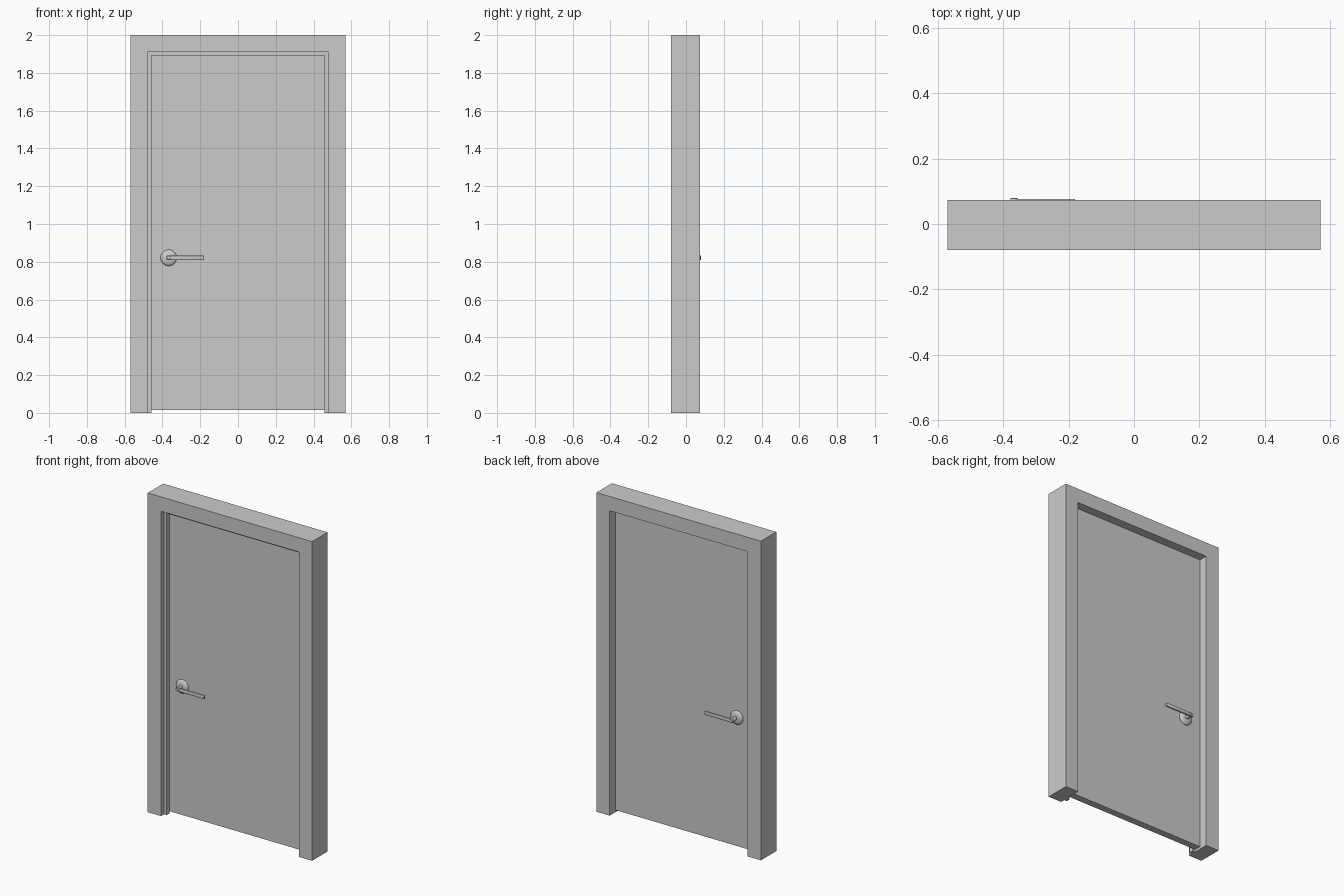
import bpy, bmesh, math
from mathutils import Matrix, Vector

if "Cube" in bpy.data.objects:
    bpy.data.objects.remove(bpy.data.objects["Cube"])


def finish(name, bm):
    bmesh.ops.recalc_face_normals(bm, faces=bm.faces)
    me = bpy.data.meshes.new(name)
    bm.to_mesh(me)
    bm.free()
    ob = bpy.data.objects.new(name, me)
    bpy.context.collection.objects.link(ob)
    return ob


def smooth(ob, angle=35):
    bpy.ops.object.select_all(action='DESELECT')
    bpy.context.view_layer.objects.active = ob
    ob.select_set(True)
    bpy.ops.object.shade_smooth_by_angle(angle=math.radians(angle))


def arch(name, outer, inner, y0, y1):
    """Upside-down U: outer and inner are (half width, top height)."""
    (ox, oz), (ix, iz) = outer, inner
    pts = [(-ox, 0), (-ox, oz), (ox, oz), (ox, 0),
           (ix, 0), (ix, iz), (-ix, iz), (-ix, 0)]
    bm = bmesh.new()
    face = bm.faces.new([bm.verts.new((x, y0, z)) for x, z in pts])
    ext = bmesh.ops.extrude_face_region(bm, geom=[face])
    moved = [v for v in ext['geom'] if isinstance(v, bmesh.types.BMVert)]
    bmesh.ops.translate(bm, verts=moved, vec=(0, y1 - y0, 0))
    return finish(name, bm)


def box(name, lo, hi, bevel=0):
    lo, hi = Vector(lo), Vector(hi)
    bm = bmesh.new()
    bmesh.ops.create_cube(bm, size=1, matrix=Matrix.Translation((lo + hi) / 2)
                          @ Matrix.Diagonal((*(hi - lo), 1)))
    if bevel:
        bmesh.ops.bevel(bm, geom=bm.edges[:], offset=bevel, segments=2,
                        affect='EDGES', profile=0.5)
    return finish(name, bm)


def lathe(name, profile, origin, side):
    """Spin (radius, distance from door) points around the y axis."""
    bm = bmesh.new()
    vs = [bm.verts.new((r, side * d, 0)) for r, d in profile]
    edges = [bm.edges.new(p) for p in zip(vs, vs[1:])]
    bmesh.ops.spin(bm, geom=vs + edges, axis=(0, 1, 0), cent=(0, 0, 0),
                   steps=32, angle=math.tau)
    bmesh.ops.remove_doubles(bm, verts=bm.verts, dist=1e-5)
    bmesh.ops.translate(bm, verts=bm.verts, vec=origin)
    ob = finish(name, bm)
    smooth(ob)
    return ob


FRONT, BACK = -0.025, 0.019      # door leaf faces
HX, HZ = -0.367, 0.821           # handle axis

# Frame, stop strip and door leaf
arch("frame", (0.57, 2.0), (0.478, 1.91), -0.08, 0.073)
arch("door_stop", (0.478, 1.91), (0.459, 1.891), -0.052, FRONT)
box("door_leaf", (-0.477, FRONT, 0.015), (0.477, BACK, 1.909))

# Domed rose, neck and lever on each side
for label, side, y in (("front", -1, FRONT), ("back", 1, BACK)):
    lathe(label + "_rose", [(0, 0), (0.043, 0), (0.043, 0.004), (0.04, 0.009),
                            (0.033, 0.013), (0.022, 0.016), (0, 0.017)],
          (HX, y, HZ), side)
    reach = 0.055 if side < 0 else 0.061
    lathe(label + "_neck", [(0, 0.01), (0.011, 0.01), (0.011, reach - 0.002),
                            (0.009, reach), (0, reach)], (HX, y, HZ), side)
    ya, yb = sorted((y + side * (reach - 0.014), y + side * (reach - 0.003)))
    lever = box(label + "_lever", (-0.378, ya, HZ - 0.011),
                (-0.18, yb, HZ + 0.011), 0.002)
    smooth(lever)
